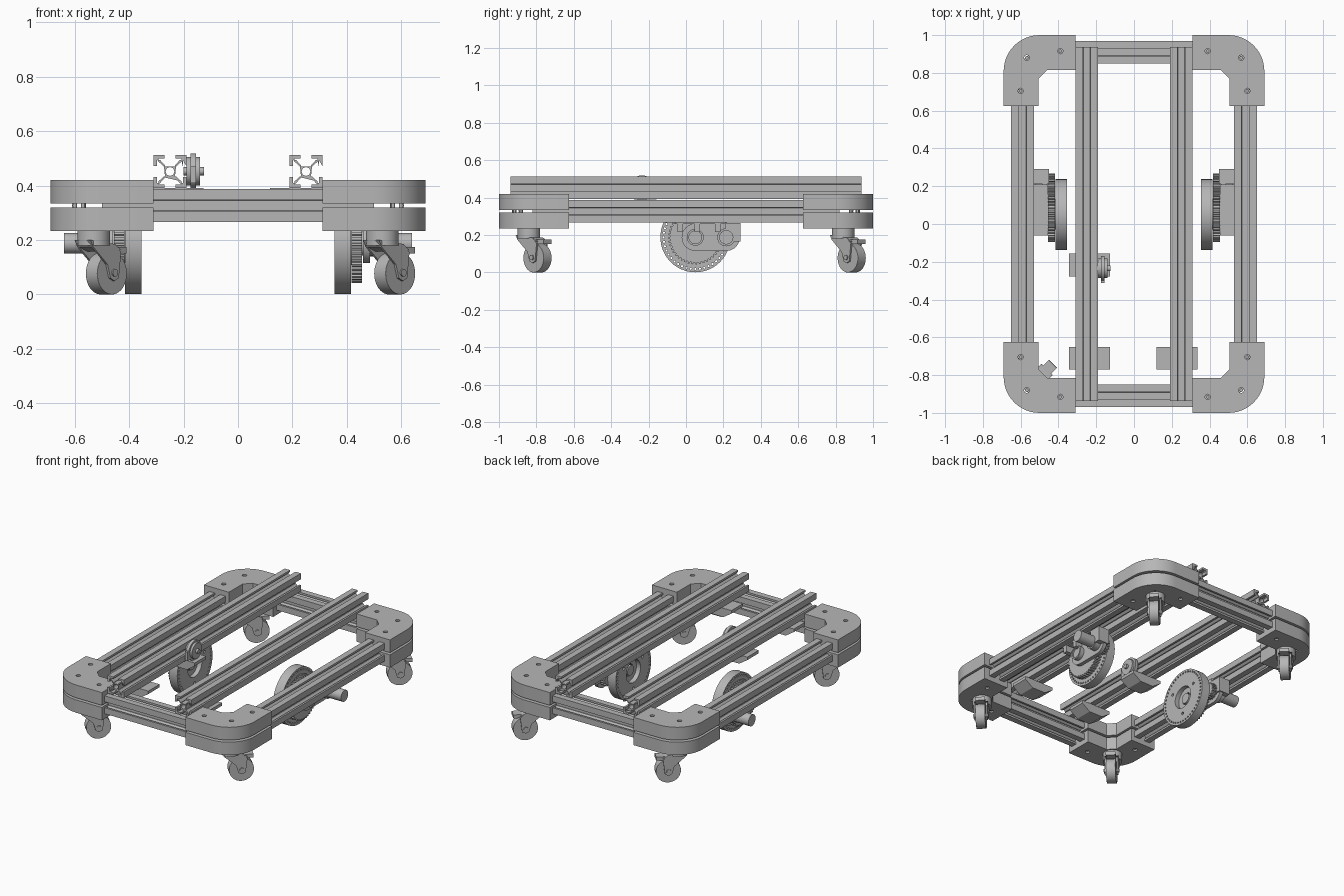
import bpy, bmesh
from math import sin, cos, pi, radians

cube = bpy.data.objects.get("Cube")
if cube:
    bpy.data.objects.remove(cube)

grey = bpy.data.materials.new("plain grey")
grey.use_nodes = True
shade = (0.47, 0.47, 0.47, 1)
grey.diffuse_color = shade
for node in grey.node_tree.nodes:
    if node.type == 'BSDF_PRINCIPLED':
        node.inputs["Base Color"].default_value = shade
made = []


def circle(r, n=32, u=0, v=0):
    return [(u + r * cos(2 * pi * i / n), v + r * sin(2 * pi * i / n)) for i in range(n)]


def rect(w, h):
    return [(-w / 2, -h / 2), (w / 2, -h / 2), (w / 2, h / 2), (-w / 2, h / 2)]


def gear(r, depth, teeth):
    pts = []
    for i in range(teeth):
        for f, rad in ((0, r), (.4, r), (.5, r - depth), (.9, r - depth)):
            a = 2 * pi * (i + f) / teeth
            pts.append((rad * cos(a), rad * sin(a)))
    return pts


def prism(name, loops, length, axis, loc, spin=0):
    """Extrude an outline with holes along an axis, centred on loc."""
    cu = bpy.data.curves.new(name, 'CURVE')
    cu.dimensions, cu.fill_mode, cu.extrude = '2D', 'BOTH', length / 2
    for loop in loops:
        s = cu.splines.new('POLY')
        s.points.add(len(loop) - 1)
        for p, (u, v) in zip(s.points, loop):
            p.co = (u, v, 0, 1)
        s.use_cyclic_u = True
    tmp = bpy.data.objects.new("outline", cu)
    bpy.context.scene.collection.objects.link(tmp)
    dg = bpy.context.evaluated_depsgraph_get()
    dg.update()
    me = bpy.data.meshes.new_from_object(tmp.evaluated_get(dg))
    bpy.data.objects.remove(tmp)
    bm = bmesh.new()
    bm.from_mesh(me)
    bmesh.ops.remove_doubles(bm, verts=bm.verts, dist=1e-5)
    for vert in bm.verts:
        u, v, w = vert.co
        vert.co = {'x': (w, u, v), 'y': (u, w, v), 'z': (u, v, w)}[axis]
    bmesh.ops.recalc_face_normals(bm, faces=bm.faces)
    bm.to_mesh(me)
    bm.free()
    me.materials.clear()
    me.materials.append(grey)
    ob = bpy.data.objects.new(name, me)
    ob.location = loc
    ob.rotation_euler.z = spin
    bpy.context.scene.collection.objects.link(ob)
    made.append(ob)
    return ob


def box(name, size, loc):
    return prism(name, [rect(size[0], size[1])], size[2], 'z', loc)


def bevel(ob, width, segments):
    m = ob.modifiers.new("bevel", 'BEVEL')
    m.width, m.segments, m.limit_method = width, segments, 'ANGLE'
    m.angle_limit = radians(50)


# Slotted bar section, one quarter turned four times, with a bored core
quarter = [(.022, .018), (.043, .037), (.043, .047), (.02, .047), (.02, .06), (.06, .06),
           (.06, .02), (.047, .02), (.047, .043), (.037, .043), (.018, .022)]
section = []
for k in range(4):
    c, s = round(cos(k * pi / 2)), round(sin(k * pi / 2))
    section += [(u * c - v * s, u * s + v * c) for u, v in reversed(quarter)]
slotted = [section, circle(.016, 16)]
frame_z = .327

# Bars and upper rails
for sx, side in ((1, "left"), (-1, "right")):
    prism(side + "_side_bar", slotted, 1.64, 'y', (sx * .59, 0, frame_z))
    prism(side + "_upper_rail", slotted, 1.875, 'y', (sx * .25, 0, .452))
for sy, end in ((1, "back"), (-1, "front")):
    prism(end + "_cross_bar", slotted, 1.0, 'x', (0, sy * .91, frame_z))

# Corner clamps and swivel casters
fork = [(-.058, .2), (.07, .185), (.1, .155), (.088, .06), (.066, .05), (.045, .06),
        (.03, .11), (-.045, .175)]
cover = [(-.058, .2), (.07, .185), (.1, .165), (.07, .157), (0, .157), (-.045, .175)]
for sx, side in ((1, "left"), (-1, "right")):
    for sy, end in ((1, "back"), (-1, "front")):
        tag = end + "_" + side
        arc = [(.5 + .19 * sin(a * pi / 24), .81 + .19 * cos(a * pi / 24)) for a in range(13)]
        outline = [(.31, 1)] + arc + [(.69, .625), (.505, .625), (.505, .77), (.46, .815), (.31, .815)]
        bolts = [(.568, .88), (.39, .915), (.6, .705)]
        shape = [[(sx * u, sy * v) for u, v in outline]]
        shape += [circle(.014, 16, sx * u, sy * v) for u, v in bolts]
        for z, layer in ((.377, "upper"), (.277, "lower")):
            prism(tag + "_" + layer + "_clamp", shape, .086, 'z', (0, 0, z))
        for u, v in bolts:
            prism(tag + "_bolt", [circle(.009, 12)], .17, 'z', (sx * u, sy * v, .327))
        at = (sx * .53, sy * .84, 0)
        turn = pi / 4
        d = cos(turn)

        def along(t, w, z):
            return (at[0] + (t - w) * d, at[1] + (t + w) * d, z)

        prism(tag + "_caster_swivel", [circle(.06)], .055, 'z', (at[0], at[1], .208))
        for w in (-.037, .037):
            prism(tag + "_caster_fork", [fork], .01, 'y', along(0, w, 0), turn)
        prism(tag + "_caster_cover", [cover], .08, 'y', at, turn)
        wheel = prism(tag + "_caster_wheel", [circle(.077, 40)], .06, 'y', along(.065, 0, .077), turn)
        bevel(wheel, .014, 3)
        prism(tag + "_caster_axle", [circle(.014, 16)], .096, 'y', along(.065, 0, .08), turn)
        prism(tag + "_caster_brake", [rect(.07, .06)], .024, 'z', along(.105, 0, .163), turn)

# Belt driven wheels with their motors
hub_y, motor_y, drive_z = .05, .215, .188
for sx, side in ((1, "left"), (-1, "right")):
    holes = [circle(.006, 8, .17 * cos(i * pi / 22), .17 * sin(i * pi / 22)) for i in range(44)]
    holes += [circle(.01, 12, .115 * cos(a), .115 * sin(a)) for a in (.5, .5 + 2 * pi / 3, .5 + 4 * pi / 3)]

    def drive(name, loops, x0, x1, y):
        return prism(side + name, loops, x1 - x0, 'x', (sx * (x0 + x1) / 2, y, drive_z))

    drive("_drive_wheel", [circle(.187, 64), circle(.075)] + holes, .355, .415, hub_y)
    drive("_wheel_hub", [circle(.08), circle(.04)], .385, .42, hub_y)
    drive("_wheel_gear", [gear(.145, .01, 44), circle(.045)], .418, .455, hub_y)
    drive("_motor_gear", [gear(.052, .008, 16)], .418, .455, motor_y)
    drive("_axle_bearing", [circle(.045), circle(.034)], .4, .515, hub_y)
    drive("_axle", [circle(.034)], .375, .505, hub_y)
    drive("_motor", [circle(.038)], .45, .64, motor_y)
    drive("_motor_collar", [circle(.048)], .48, .525, motor_y)
    # Rounded carrier plate holding both shafts
    reach = motor_y - hub_y
    ends = [(.073 * cos(pi / 2 + i * pi / 16), .073 * sin(pi / 2 + i * pi / 16)) for i in range(17)]
    plate = ends + [(reach - u, -v) for u, v in ends]
    drive("_carrier_plate", [plate], .46, .485, hub_y)
    box(side + "_carrier_mount", (.075, .27, .03), (sx * .4925, .075, .275))
    box(side + "_motor_mount", (.08, .08, .1), (sx * .49, .252, .215))
    for y in (-.03, .06, .17):
        box(side + "_mount_rib", (.06, .03, .05), (sx * .505, y, .24))

# Brackets gripping the undersides of the rails
wedge = [(-.11, .06), (.108, .06), (.108, .04), (.05, 0), (-.05, 0), (-.11, .04)]
for name, x, y in (("left_rail_bracket", .228, -.71), ("right_rail_bracket", -.235, -.71),
                   ("encoder_bracket", -.235, -.217)):
    prism(name, [wedge], .12, 'y', (x, y, .331))

# Measuring wheel beside the right rail
spot = -.235
prism("encoder_wheel", [circle(.066, 40)], .02, 'x', (-.165, spot, .453))
prism("encoder_body", [circle(.052)], .05, 'x', (-.165, spot, .453))
prism("encoder_shaft", [circle(.015, 16)], .075, 'x', (-.1625, spot, .453))
box("encoder_tab", (.02, .05, .06), (-.165, -.288, .44))

# Smooth the round parts and keep hard edges
bpy.ops.object.select_all(action='DESELECT')
for ob in made:
    ob.select_set(True)
bpy.context.view_layer.objects.active = made[0]
bpy.ops.object.shade_smooth_by_angle(angle=radians(30))
